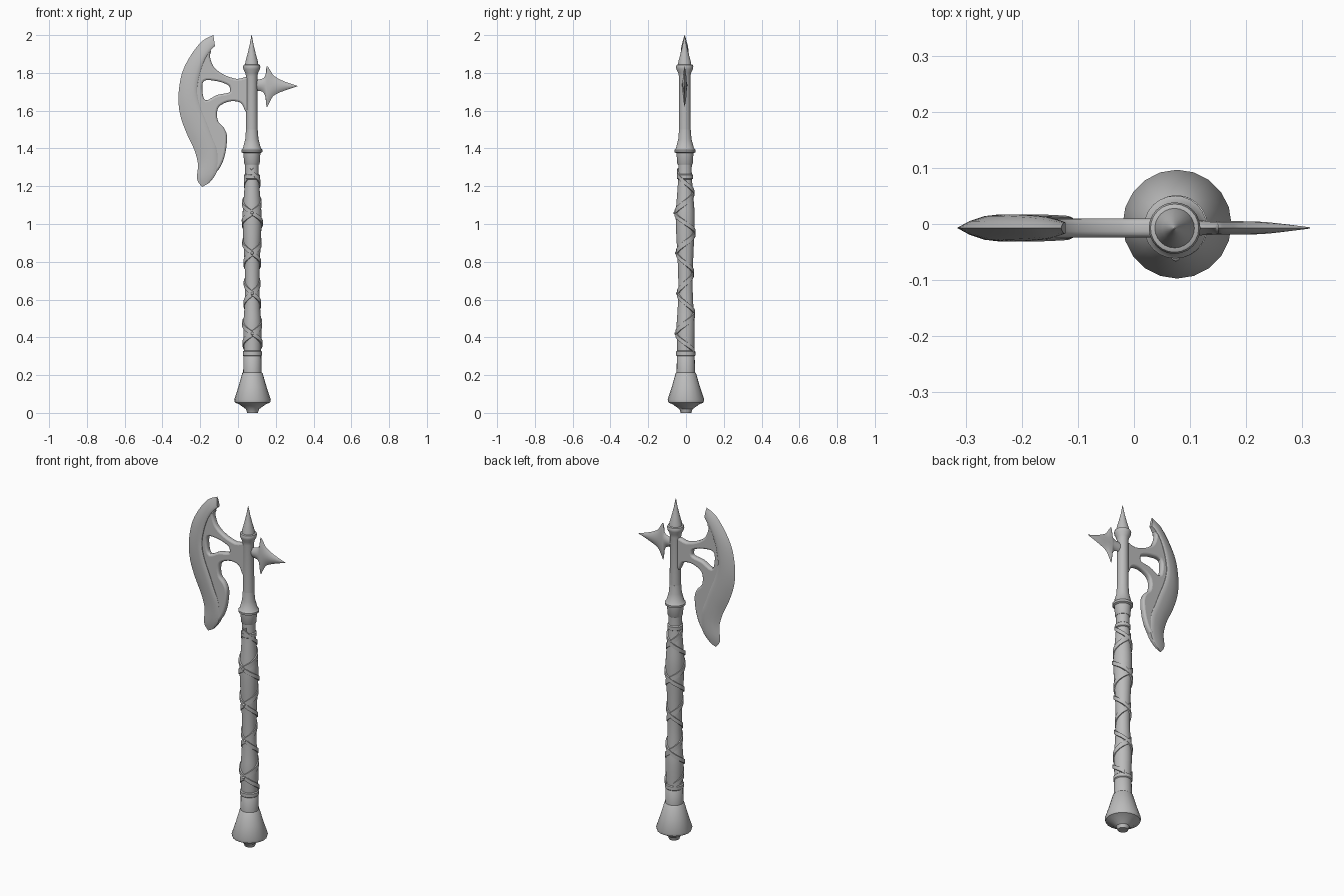
import bpy
import bmesh
from math import sin, cos, pi, radians
from mathutils import Vector, Matrix

cube = bpy.data.objects.get("Cube")
if cube:
    bpy.data.objects.remove(cube, do_unlink=True)

# One plain grey material
GREY = (0.5, 0.5, 0.5, 1)
steel = bpy.data.materials.new("grey_metal")
steel.use_nodes = True
steel.diffuse_color = GREY
for node in steel.node_tree.nodes:
    if node.type == 'BSDF_PRINCIPLED':
        node.inputs["Base Color"].default_value = GREY

HEAD_Y = -0.007  # depth of the axe head's middle plane


def finish(name, mesh, angle=35):
    """Link a mesh as a named object with material and smooth shading."""
    obj = bpy.data.objects.new(name, mesh)
    bpy.context.collection.objects.link(obj)
    mesh.materials.clear()
    mesh.materials.append(steel)
    bpy.ops.object.select_all(action='DESELECT')
    obj.select_set(True)
    bpy.context.view_layer.objects.active = obj
    bpy.ops.object.shade_smooth_by_angle(angle=radians(angle))
    return obj


def skin(name, rings, angle=35):
    """Join equal closed rings of points into a capped solid."""
    bm = bmesh.new()
    loops = [[bm.verts.new(p) for p in ring] for ring in rings]
    for low, high in zip(loops, loops[1:]):
        for i in range(len(low)):
            j = (i + 1) % len(low)
            bm.faces.new((low[i], low[j], high[j], high[i]))
    bm.faces.new(loops[0])
    bm.faces.new(loops[-1])
    bmesh.ops.recalc_face_normals(bm, faces=bm.faces)
    mesh = bpy.data.meshes.new(name)
    bm.to_mesh(mesh)
    bm.free()
    return finish(name, mesh, angle)


def smooth_path(points, closed=False, steps=4):
    """Catmull-Rom curve through points of any dimension."""
    pts = [Vector(p) for p in points]
    n = len(pts)

    def at(i):
        return pts[i % n] if closed else pts[max(0, min(n - 1, i))]

    out = []
    for i in range(n if closed else n - 1):
        a, b, c, d = (at(i + k) for k in (-1, 0, 1, 2))
        for s in range(steps):
            t = s / steps
            out.append(b + (c - a) * (t / 2) + (a * 2 - b * 5 + c * 4 - d) * (t * t / 2)
                       + (b * 3 - a - c * 3 + d) * (t ** 3 / 2))
    return out if closed else out + [pts[-1]]


def axis(z):
    """The handle leans very slightly from pommel to tip."""
    return Vector((0.077 - 0.0025 * z, -0.004 * z, z))


def around(z, r, angle):
    return axis(z) + Vector((r * sin(angle), -r * cos(angle), 0))


def lathe(name, profile, sides=24):
    return skin(name, [[around(z, r, 2 * pi * i / sides) for i in range(sides)]
                       for z, r in profile])


def loft(name, stations, section):
    """Stations hold edge x, z, back x, z and half thickness."""
    rings = []
    for x1, z1, x2, z2, thick in smooth_path(stations):
        front = [(t, -w) for t, w in section]
        back = [(t, w) for t, w in reversed(section) if w]
        rings.append([(x1 + (x2 - x1) * t, HEAD_Y + w * thick, z1 + (z2 - z1) * t)
                      for t, w in front + back])
    return skin(name, rings, 45)


# Handle parts, as height and radius
lathe("pommel", [(0, .028), (.02, .035), (.045, .07), (.055, .093), (.07, .097),
                 (.14, .074), (.21, .054), (.215, .049), (.3, .047), (.31, .04)], 20)
GRIP = [(.3, .044), (.45, .048), (.55, .042), (.65, .038), (.75, .039), (.85, .043),
        (.95, .048), (1.05, .05), (1.15, .043), (1.25, .036), (1.33, .036)]
grip_curve = smooth_path(GRIP)
lathe("grip", grip_curve)
lathe("collar", [(1.315, .038), (1.32, .041), (1.375, .045), (1.38, .055), (1.392, .056),
                 (1.4, .048), (1.45, .035), (1.5, .031)])
lathe("upper_shaft", [(1.49, .031), (1.78, .03), (1.8, .034), (1.82, .044), (1.832, .046),
                      (1.842, .043), (1.845, .036)])
lathe("top_spike", [(1.84, .036), (1.86, .033), (1.9, .022), (1.95, .01), (2, .001)])


def grip_radius(z):
    for (z1, r1), (z2, r2) in zip(grip_curve, grip_curve[1:]):
        if z <= z2:
            return r1 + (r2 - r1) * (z - z1) / (z2 - z1)
    return grip_curve[-1][1]


# Crossed straps wound both ways round the grip, studded at the front crossings
PITCH, CROSSING = 0.213, 0.42
for name, turn, lift, half in (("strap_right", 1, .005, .018), ("strap_left", -1, .007, .014)):
    rings = []
    for i in range(145):
        z = 0.33 + 0.95 * i / 144
        angle = turn * 2 * pi * (z - CROSSING) / PITCH
        rings.append([around(z + dz * half, grip_radius(z) + rise, angle)
                      for dz, rise in ((-1, -.004), (-.85, lift), (.85, lift), (1, -.004))])
    skin(name, rings)
for i in range(4):
    z = CROSSING + PITCH * i
    bm = bmesh.new()
    bmesh.ops.create_uvsphere(bm, u_segments=10, v_segments=6, radius=0.008,
                              matrix=Matrix.Translation(around(z, grip_radius(z) + .005, 0)))
    mesh = bpy.data.meshes.new("strap_stud")
    bm.to_mesh(mesh)
    bm.free()
    finish("strap_stud", mesh)
lathe("grip_lower_band", [(.3, .046), (.305, .051), (.325, .051), (.33, .044)])
lathe("grip_upper_band", [(1.235, .035), (1.24, .042), (1.26, .042), (1.265, .035)])

# Inner blade plate with its two arms and the opening between them
plate = [(-.164, 1.905), (-.2, 1.85), (-.228, 1.78), (-.238, 1.7), (-.222, 1.614),
         (-.19, 1.524), (-.16, 1.44), (-.135, 1.365), (-.13, 1.27), (-.095, 1.3),
         (-.068, 1.37), (-.058, 1.46), (-.074, 1.508), (-.106, 1.545), (-.11, 1.598),
         (-.09, 1.63), (-.037, 1.65), (.016, 1.64), (.042, 1.593), (.07, 1.593),
         (.07, 1.768), (-.005, 1.768), (-.074, 1.79), (-.127, 1.83), (-.148, 1.885),
         (-.143, 1.915)]
opening = [(-.18, 1.757), (-.115, 1.757), (-.055, 1.737), (-.042, 1.715), (-.05, 1.695),
           (-.11, 1.683), (-.17, 1.655), (-.188, 1.7)]
curve = bpy.data.curves.new("blade_plate_outline", 'CURVE')
curve.dimensions = '2D'
curve.fill_mode = 'BOTH'
curve.extrude = 0.006
curve.bevel_depth = 0.011
curve.bevel_resolution = 2
curve.offset = -0.011
for outline in (plate, opening):
    pts = smooth_path(outline, closed=True)
    spline = curve.splines.new('POLY')
    spline.points.add(len(pts) - 1)
    for point, (x, z) in zip(spline.points, pts):
        point.co = (x, z, 0, 1)
    spline.use_cyclic_u = True
helper = bpy.data.objects.new("blade_plate_outline", curve)
bpy.context.collection.objects.link(helper)
bpy.context.view_layer.update()
depsgraph = bpy.context.evaluated_depsgraph_get()
mesh = bpy.data.meshes.new_from_object(helper.evaluated_get(depsgraph))
bpy.data.objects.remove(helper, do_unlink=True)
mesh.transform(Matrix.Translation((0, HEAD_Y, 0)) @ Matrix.Rotation(pi / 2, 4, 'X'))
finish("blade_plate", mesh)

# Raised crescent cutting edge, stepped above the plate
loft("blade_edge",
     [(-.13, 2, -.122, 1.942, .01), (-.19, 1.968, -.148, 1.915, .019),
      (-.249, 1.894, -.18, 1.862, .023), (-.296, 1.8, -.206, 1.783, .024),
      (-.315, 1.683, -.217, 1.7, .024), (-.307, 1.582, -.2, 1.62, .024),
      (-.275, 1.487, -.164, 1.53, .024), (-.233, 1.397, -.138, 1.46, .023),
      (-.212, 1.317, -.111, 1.386, .021), (-.217, 1.238, -.111, 1.28, .016),
      (-.19, 1.196, -.153, 1.217, .006)],
     [(0, 0), (.22, .5), (.5, .88), (.75, 1), (.95, 1), (1, .85)])

# Barbed rear spike with a lens section
loft("rear_spike",
     [(.07, 1.765, .07, 1.705, .016), (.122, 1.767, .122, 1.703, .013),
      (.145, 1.787, .143, 1.68, .012), (.152, 1.835, .152, 1.62, .012),
      (.17, 1.815, .167, 1.645, .012), (.19, 1.785, .19, 1.68, .012),
      (.24, 1.757, .24, 1.704, .01), (.314, 1.731, .314, 1.729, .001)],
     [(0, 0), (.12, .45), (.3, .85), (.5, 1), (.7, .85), (.88, .45), (1, 0)])
